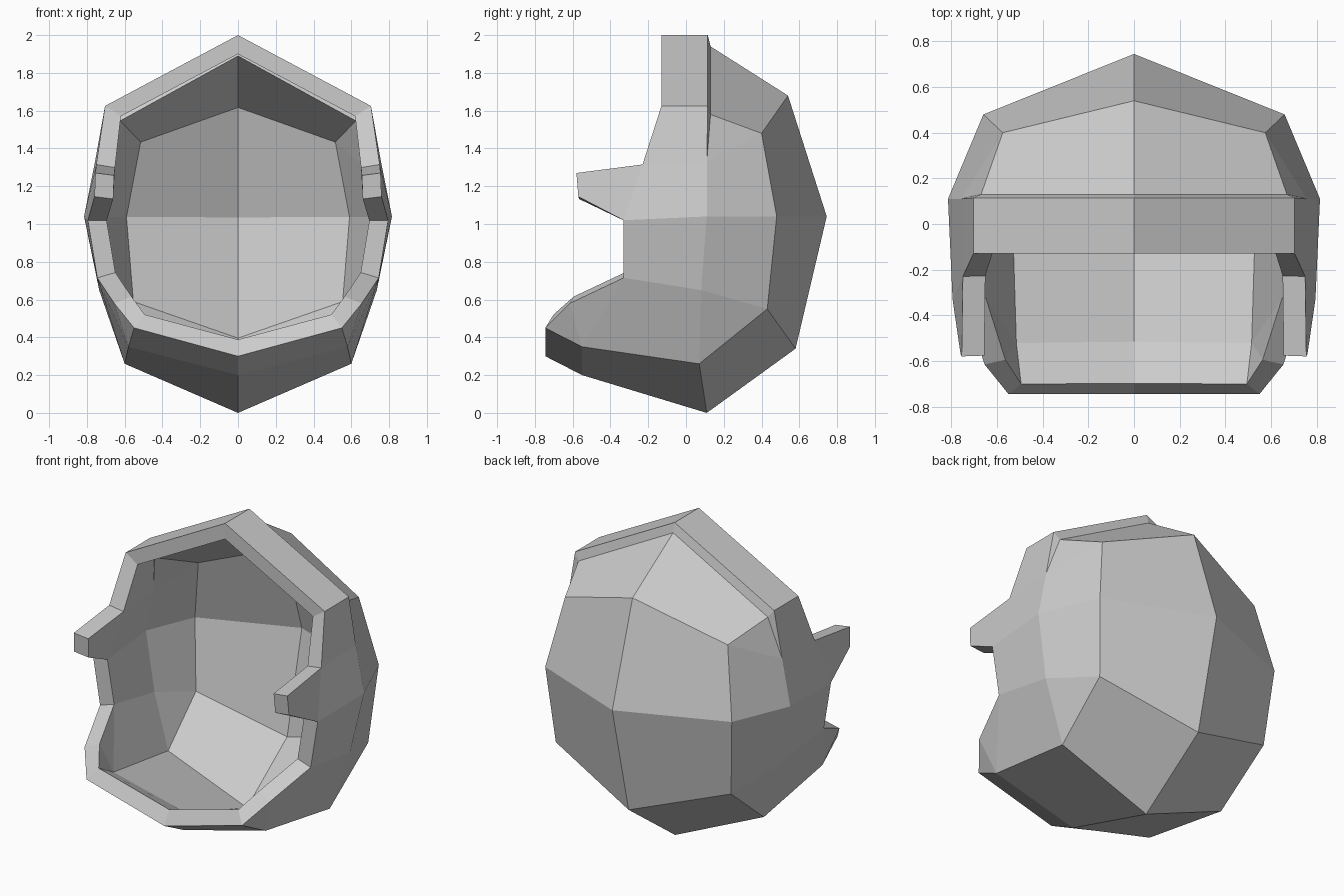
import bpy
import bmesh

if "Cube" in bpy.data.objects:
    bpy.data.objects.remove(bpy.data.objects["Cube"])

# Centre-line profile (y, z): brow band, step, crown, back, base, chin lip
centre = [(-.13, 2.0), (.115, 2.0), (.13, 1.94), (.54, 1.68), (.745, 1.04),
          (.58, .34), (.11, 0), (-.55, .20), (-.745, .30)]
# Matching outer profile (x, y, z) where the centre strip meets the side
edge = [(.704, -.13, 1.625), (.704, .115, 1.625), (.67, .13, 1.58), (.575, .40, 1.48),
        (.66, .48, 1.04), (.62, .43, .55), (.60, .07, .26), (.58, -.55, .35),
        (.55, -.745, .45)]
# Key points of the side panel and its cheek tab
side = {"notch": (.757, .11, 1.33), "ear": (.815, .11, 1.04), "jaw": (.735, .08, .65),
        "jaw_rim": (.745, -.33, .715), "chin_rim": (.655, -.615, .58),
        "cheek": (.795, -.33, 1.02), "tab_root": (.75, -.23, 1.315),
        "tab_top": (.755, -.58, 1.27), "tab_low": (.76, -.57, 1.145)}

bm = bmesh.new()
C = [bm.verts.new((0, y, z)) for y, z in centre]
E = [bm.verts.new(p) for p in edge]
S = {k: bm.verts.new(p) for k, p in side.items()}

# Centre strip
for i in range(len(C) - 1):
    bm.faces.new((C[i], C[i + 1], E[i + 1], E[i]))

# Side panels: numbers index the edge profile, names the side points
panels = [(0, 1, "notch", "tab_root"), (1, 2, "notch"), (2, 3, "notch"),
          (3, 4, "ear", "notch"), (4, 5, "jaw", "ear"), (5, 6, "jaw"),
          (6, 7, "jaw_rim", "jaw"), (7, "chin_rim", "jaw_rim"), (7, 8, "chin_rim"),
          ("ear", "jaw", "jaw_rim", "cheek"), ("tab_root", "notch", "ear", "cheek"),
          ("tab_root", "cheek", "tab_low", "tab_top")]
for p in panels:
    bm.faces.new([E[k] if isinstance(k, int) else S[k] for k in p])

# Make normals point outwards
bmesh.ops.recalc_face_normals(bm, faces=bm.faces)
bm.faces.ensure_lookup_table()
if bm.faces[0].normal.z < 0:
    bmesh.ops.reverse_faces(bm, faces=bm.faces)

mesh = bpy.data.meshes.new("helmet_shell")
bm.to_mesh(mesh)
bm.free()
helmet = bpy.data.objects.new("helmet_shell", mesh)
bpy.context.collection.objects.link(helmet)

# Mirror to the other half, then thicken inwards
mirror = helmet.modifiers.new("mirror", 'MIRROR')
mirror.use_clip = True
wall = helmet.modifiers.new("wall", 'SOLIDIFY')
wall.thickness = .1
wall.offset = -1
